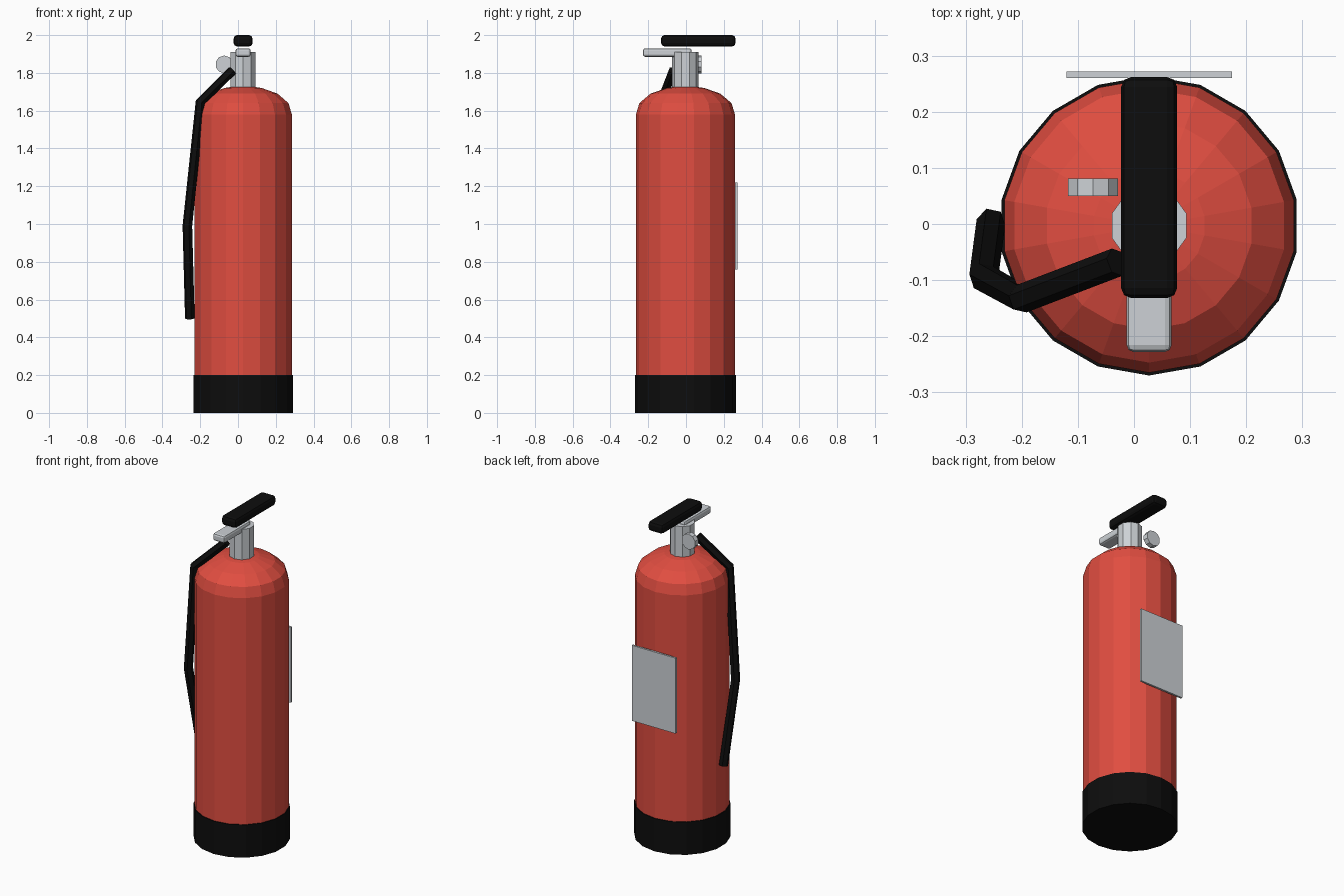
import bpy, bmesh
from math import sin, cos, tau, pi
from mathutils import Matrix

if "Cube" in bpy.data.objects:
    bpy.data.objects.remove(bpy.data.objects["Cube"])

CX, CY = 0.027, -0.003  # axis of the tank


def material(name, rgb):
    m = bpy.data.materials.new(name)
    m.use_nodes = True
    colour = (*rgb, 1)
    m.diffuse_color = colour
    m.node_tree.nodes["Principled BSDF"].inputs["Base Color"].default_value = colour
    return m


red = material("red paint", (0.75, 0.075, 0.052))
black = material("black rubber", (0.004, 0.004, 0.004))
grey = material("light grey metal", (0.61, 0.64, 0.67))


def finish(name, bm, mat):
    bmesh.ops.recalc_face_normals(bm, faces=bm.faces)
    mesh = bpy.data.meshes.new(name)
    bm.to_mesh(mesh)
    bm.free()
    mesh.materials.append(mat)
    obj = bpy.data.objects.new(name, mesh)
    bpy.context.collection.objects.link(obj)
    return obj


def lathe(name, profile, sides, mat, turn=None):
    """Stack of faceted rings (radius, height), capped at both ends."""
    bm = bmesh.new()
    rings = []
    for r, z in profile:
        angles = [tau * i / sides - pi / 2 for i in range(sides)]
        rings.append([bm.verts.new((r * cos(a), r * sin(a), z)) for a in angles])
    for low, high in zip(rings, rings[1:]):
        for i in range(sides):
            j = (i + 1) % sides
            bm.faces.new((low[i], low[j], high[j], high[i]))
    bm.faces.new(rings[0][::-1])
    bm.faces.new(rings[-1])
    bm.transform(turn or Matrix.Translation((CX, CY, 0)))
    return finish(name, bm, mat)


def box(name, low, high, mat, bevel=0):
    bm = bmesh.new()
    bmesh.ops.create_cube(bm, size=1)
    for v in bm.verts:
        v.co = [(a + b) / 2 + c * (b - a) for a, b, c in zip(low, high, v.co)]
    obj = finish(name, bm, mat)
    if bevel:
        mod = obj.modifiers.new("rounded edges", "BEVEL")
        mod.width = bevel
        mod.segments = 2
    return obj


# Tank with domed shoulder, and rubber foot
lathe("tank", [(0.262, 0.1), (0.262, 1.58), (0.244, 1.64), (0.185, 1.69),
               (0.1, 1.72), (0.03, 1.73)], 18, red)
lathe("foot", [(0.267, 0), (0.267, 0.2)], 18, black)

# Valve and pressure gauge
lathe("valve_neck", [(0.07, 1.70), (0.07, 1.91)], 10, grey)
gauge_turn = Matrix.Translation((-0.073, 0.05, 1.845)) @ Matrix.Rotation(-pi / 2, 4, "X")
lathe("pressure_gauge", [(0.047, 0), (0.047, 0.031)], 10, grey, gauge_turn)

# Handles
box("carry_handle", (-0.013, -0.228, 1.885), (0.067, 0.03, 1.93), grey, 0.012)
box("squeeze_lever", (-0.023, -0.132, 1.94), (0.077, 0.262, 2.0), black, 0.018)

# Back plate
box("label_plate", (-0.12, 0.26, 0.76), (0.175, 0.272, 1.22), grey)

# Hose
path = [(-0.03, -0.068, 1.812), (-0.2, -0.133, 1.645), (-0.268, -0.095, 0.99), (-0.255, 0.003, 0.5)]
curve = bpy.data.curves.new("hose", "CURVE")
curve.dimensions = "3D"
curve.bevel_depth = 0.026
curve.bevel_resolution = 1
curve.use_fill_caps = True
spline = curve.splines.new("POLY")
spline.points.add(len(path) - 1)
for point, co in zip(spline.points, path):
    point.co = (*co, 1)
spline.use_smooth = False
curve.materials.append(black)
bpy.context.collection.objects.link(bpy.data.objects.new("hose", curve))
